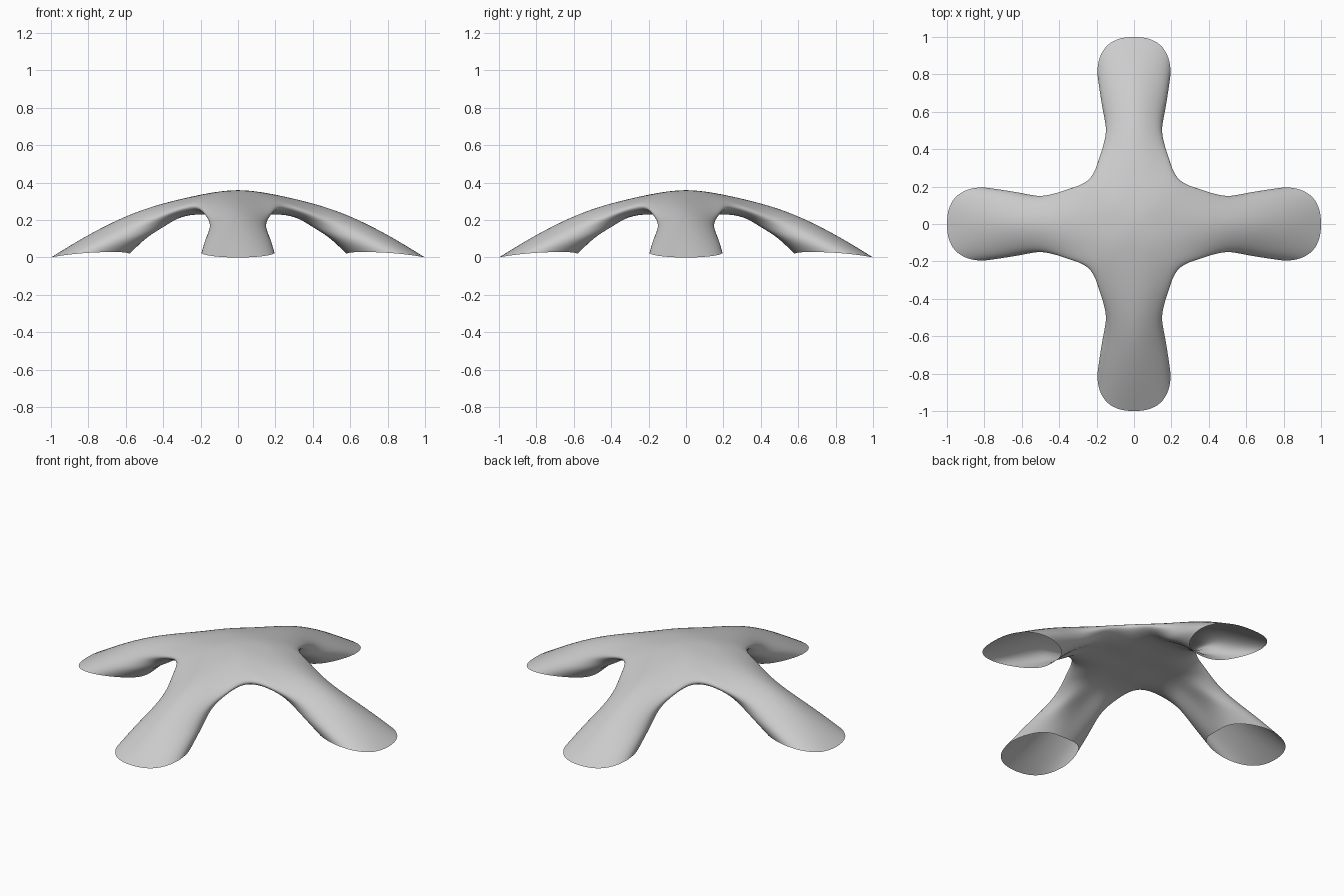
import bpy, bmesh, math
from mathutils import Vector, Matrix

cube = bpy.data.objects.get("Cube")
if cube:
    bpy.data.objects.remove(cube, do_unlink=True)

# Half cross-sections of one leg, from the hub seam out to the open foot.
# Each runs top, upper side, side, lower side, underside.
SECTIONS = [
    [(0, 0, .36), (.14, .14, .336), (.24, .24, .275), (.16, .16, .232), (0, 0, .237)],
    [(.28, 0, .318), (.31, .11, .298), (.36, .183, .245), (.30, .13, .222), (.24, 0, .229)],
    [(.54, 0, .243), (.535, .095, .22), (.50, .15, .18), (.40, .11, .168), (.37, 0, .186)],
    [(.79, 0, .125), (.76, .118, .113), (.65, .17, .105), (.51, .12, .103), (.48, 0, .112)],
    [(1, 0, 0), (.957, .14, .008), (.80, .195, .025), (.62, .125, .028), (.58, 0, .02)],
]


def full_ring(half):
    """Close a half section by mirroring it across the leg's middle."""
    return half + [(x, -y, z) for x, y, z in half[3:0:-1]]


# Control cage: one lofted leg, turned four times and welded at the hub
bm = bmesh.new()
for q in range(4):
    turn = Matrix.Rotation(q * math.pi / 2, 3, 'Z')
    rings = [[bm.verts.new(turn @ Vector(p)) for p in full_ring(s)] for s in SECTIONS]
    for a, b in zip(rings, rings[1:]):
        for k in range(8):
            n = (k + 1) % 8
            bm.faces.new((a[k], b[k], b[n], a[n]))
bmesh.ops.remove_doubles(bm, verts=bm.verts[:], dist=1e-4)


def limit_point(v):
    """Where the subdivided surface places a cage vertex."""
    if v.is_boundary:
        ends = [e.other_vert(v).co for e in v.link_edges if e.is_boundary]
        return (4 * v.co + ends[0] + ends[1]) / 6
    near = [e.other_vert(v) for e in v.link_edges]
    far = [w for f in v.link_faces for w in f.verts if w != v and w not in near]
    n = len(near)
    total = n * n * v.co
    for w in near:
        total = total + 4 * w.co
    for w in far:
        total = total + w.co
    return total / (n * (n + 5))


# Push the cage out so the smooth surface passes through the sections
target = {v: v.co.copy() for v in bm.verts}
for _ in range(25):
    step = {v: target[v] - limit_point(v) for v in bm.verts}
    for v, d in step.items():
        v.co += d * 0.9

mesh = bpy.data.meshes.new("four_legged_shell")
bm.to_mesh(mesh)
bm.free()
shell = bpy.data.objects.new("four_legged_shell", mesh)
bpy.context.collection.objects.link(shell)
for p in mesh.polygons:
    p.use_smooth = True

sub = shell.modifiers.new("smooth_surface", 'SUBSURF')
sub.levels = sub.render_levels = 3

# Plain grey
grey = bpy.data.materials.new("light_grey")
grey.use_nodes = True
color = (.6, .6, .6, 1)
grey.diffuse_color = color
grey.node_tree.nodes["Principled BSDF"].inputs["Base Color"].default_value = color
mesh.materials.append(grey)
